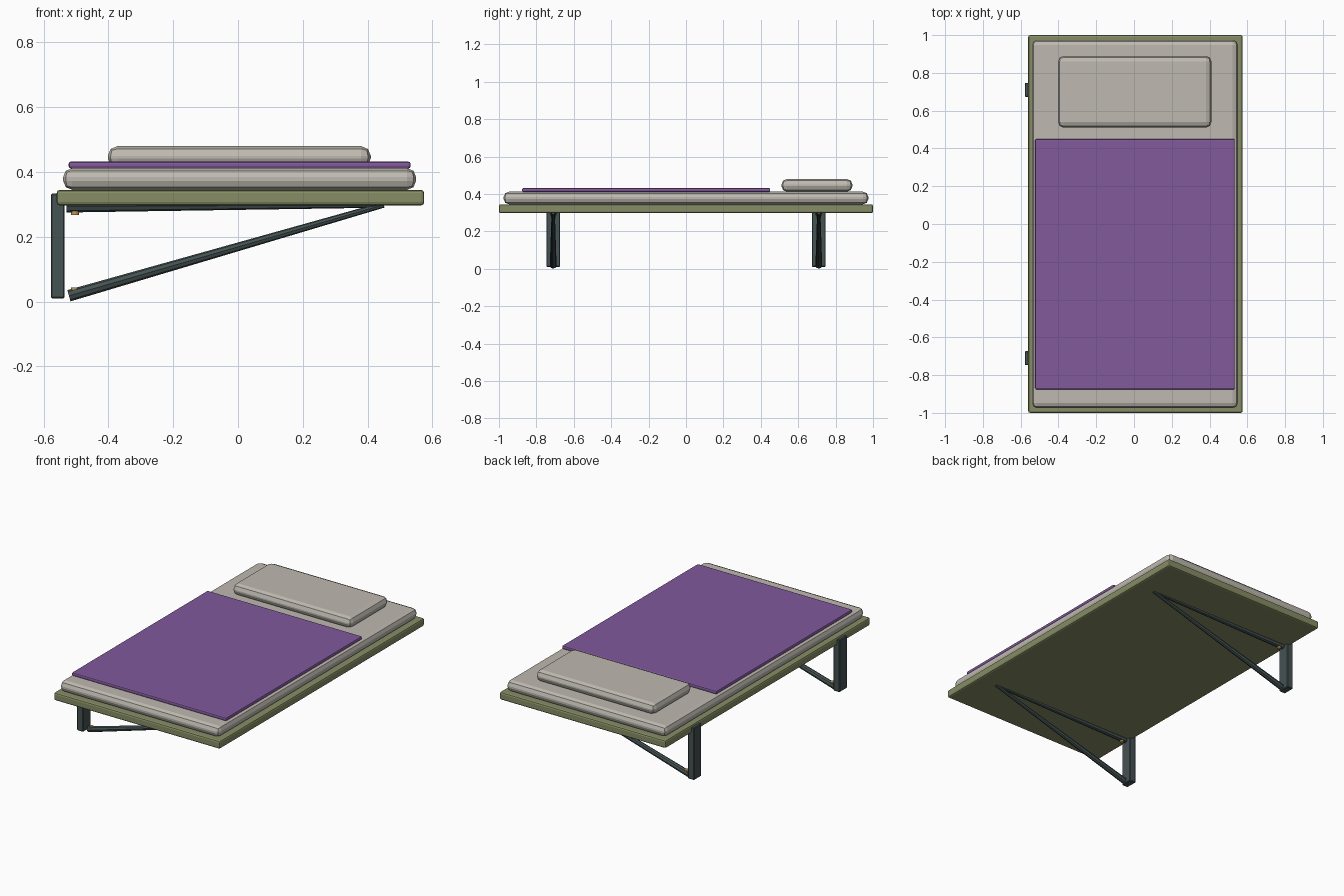
import bpy
from mathutils import Vector

if "Cube" in bpy.data.objects:
    bpy.data.objects.remove(bpy.data.objects["Cube"])


def material(name, rgb):
    m = bpy.data.materials.new(name)
    m.diffuse_color = (*rgb, 1)
    m.use_nodes = True
    m.node_tree.nodes["Principled BSDF"].inputs["Base Color"].default_value = m.diffuse_color
    return m


OLIVE = material("olive_paint", (0.24, 0.27, 0.13))
LINEN = material("linen", (0.52, 0.49, 0.44))
PURPLE = material("purple_cloth", (0.22, 0.10, 0.33))
STEEL = material("dark_steel", (0.06, 0.085, 0.085))
BRASS = material("brass", (0.55, 0.33, 0.10))


def box(name, lo, hi, mat, bevel, segments=2):
    lo, hi = Vector(lo), Vector(hi)
    bpy.ops.mesh.primitive_cube_add(size=1, location=(lo + hi) / 2)
    ob = bpy.context.object
    ob.name = name
    ob.scale = hi - lo
    bpy.ops.object.transform_apply(location=False, rotation=False, scale=True)
    ob.data.materials.append(mat)
    mod = ob.modifiers.new("edges", 'BEVEL')
    mod.width = bevel
    mod.segments = segments
    mod.limit_method = 'ANGLE'
    return ob


def rod(name, a, b, r1, r2, mat, sides=8):
    a, b = Vector(a), Vector(b)
    bpy.ops.mesh.primitive_cone_add(vertices=sides, radius1=r1, radius2=r2,
                                    depth=(b - a).length, location=(a + b) / 2)
    ob = bpy.context.object
    ob.name = name
    ob.rotation_euler = (b - a).to_track_quat('Z', 'Y').to_euler()
    ob.data.materials.append(mat)
    bpy.ops.object.shade_smooth_by_angle()
    return ob


# Bed platform and bedding
box("bed_board", (-0.56, -1, 0.297), (0.575, 1, 0.345), OLIVE, 0.01)
box("mattress", (-0.54, -0.975, 0.345), (0.55, 0.975, 0.412), LINEN, 0.028)
box("blanket", (-0.523, -0.876, 0.411), (0.533, 0.45, 0.432), PURPLE, 0.007)
box("pillow", (-0.402, 0.51, 0.412), (0.41, 0.89, 0.48), LINEN, 0.03)

# Wall brackets: post, top arm, diagonal strut and bolts
for side, y in (("foot", -0.71), ("head", 0.71)):
    box(f"{side}_wall_post", (-0.578, y - 0.037, 0.01), (-0.535, y + 0.037, 0.333),
        STEEL, 0.004, 1)
    rod(f"{side}_top_arm", (-0.53, y, 0.293), (0.45, y, 0.299), 0.018, 0.009, STEEL)
    rod(f"{side}_diagonal_strut", (-0.522, y, 0.018), (0.45, y, 0.299),
        0.018, 0.009, STEEL)
    for label, z in (("lower", 0.037), ("upper", 0.275)):
        rod(f"{side}_{label}_bolt", (-0.503, y, z - 0.007), (-0.503, y, z + 0.007),
            0.012, 0.012, BRASS, 12)
